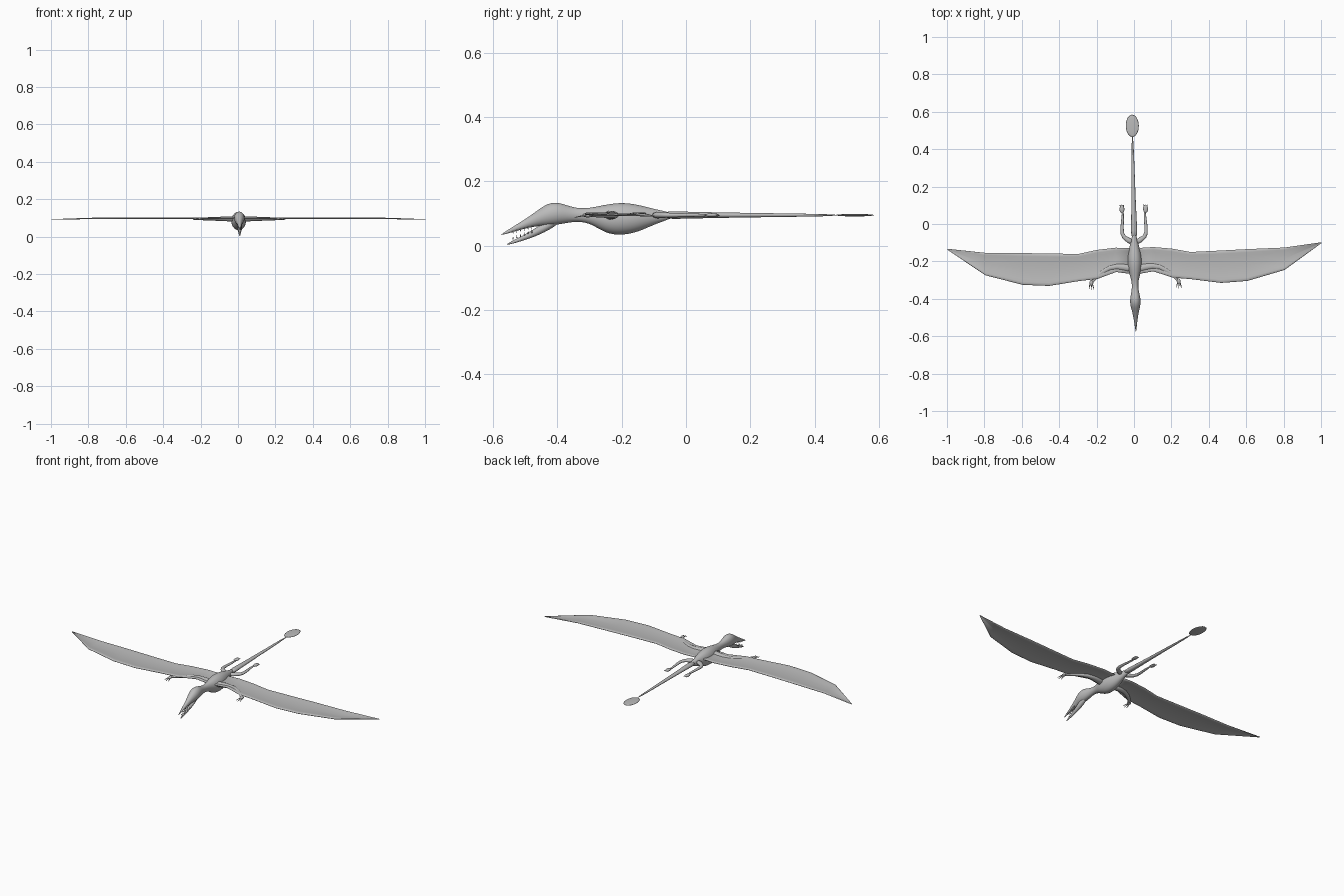
import bpy, bmesh, math
from mathutils import Vector, Matrix

if "Cube" in bpy.data.objects:
    bpy.data.objects.remove(bpy.data.objects["Cube"])

COLOUR = (.5, .5, .5, 1)
grey = bpy.data.materials.new("plain_grey")
grey.use_nodes = True
grey.diffuse_color = COLOUR
grey.node_tree.nodes["Principled BSDF"].inputs["Base Color"].default_value = COLOUR

# The whole animal is turned very slightly to one side
YAW = Matrix.Rotation(math.radians(1), 4, "Z")
LEVEL = .095


def finish(name, bm, levels=0):
    """Turn a bmesh into a named, smooth shaded object."""
    bmesh.ops.recalc_face_normals(bm, faces=bm.faces)
    mesh = bpy.data.meshes.new(name)
    bm.to_mesh(mesh)
    bm.free()
    mesh.materials.append(grey)
    obj = bpy.data.objects.new(name, mesh)
    bpy.context.collection.objects.link(obj)
    obj.matrix_world = YAW
    if levels:
        modifier = obj.modifiers.new("smooth", "SUBSURF")
        modifier.levels = modifier.render_levels = levels
    for polygon in mesh.polygons:
        polygon.use_smooth = True


def skin(name, rings, levels=0):
    """Bridge matching rings of points and cap both ends."""
    bm = bmesh.new()
    loops = [[bm.verts.new(point) for point in ring] for ring in rings]
    for near, far in zip(loops, loops[1:]):
        for i in range(len(near)):
            bm.faces.new((near[i - 1], near[i], far[i], far[i - 1]))
    bm.faces.new(loops[0])
    bm.faces.new(loops[-1])
    finish(name, bm, levels)


def oval(centre, across, up, sides=12):
    """Ring of points around a centre, spanned by two half axes."""
    angles = [math.tau * i / sides for i in range(sides)]
    return [centre + across * math.cos(a) + up * math.sin(a) for a in angles]


def hull(name, profile, slimness):
    """Loft along y; each station gives y, underside and topside."""
    rings = []
    for y, low, high in profile:
        half = (high - low) / 2
        rings.append(oval(Vector((0, y, low + half)),
                          Vector((half * slimness, 0, 0)), Vector((0, 0, half))))
    skin(name, rings, 2)


def limb(name, path, start, end, side=1, droop=0):
    """Tapered, slightly flattened tube through plan points x, y."""
    last = len(path) - 1
    points = [Vector((x * side, y, LEVEL - droop * i / last)) for i, (x, y) in enumerate(path)]
    rings = []
    for i, point in enumerate(points):
        along = points[min(i + 1, last)] - points[max(i - 1, 0)]
        across = along.cross(Vector((0, 0, 1))).normalized()
        up = across.cross(along).normalized()
        radius = start + (end - start) * i / last
        rings.append(oval(point, across * radius, up * radius * .7, 8))
    skin(name, rings, 1)


def pad(name, x, y, width, length, height):
    """Flattened ball, given by its half sizes."""
    bm = bmesh.new()
    place = Matrix.Translation((x, y, LEVEL)) @ Matrix.Diagonal((width, length, height, 1))
    bmesh.ops.create_uvsphere(bm, u_segments=16, v_segments=10, radius=1, matrix=place)
    finish(name, bm)


def wing(name, side, outline):
    """Thin membrane with a raised rim along both long edges."""
    chord = [0, .03, .1, .2, .5, .8, .9, .97, 1]
    rings = []
    for x, back, front in outline:
        height = LEVEL + .004 - .007 * x ** 6
        thin = min(1, 3 * (1.1 - x))
        top, under = [], []
        for t in chord:
            rim = .004 if .02 < min(t, 1 - t) < .15 else .001
            y = back + (front - back) * t
            top.append((x * side, y, height + rim * thin))
            under.append((x * side, y, height - rim * thin))
        rings.append(top + under[::-1])
    skin(name, rings)


def tooth(name, x, y, root, tip):
    """Small cone standing between its root and tip heights."""
    base = Vector((x, y, root))
    rings = [oval(base, Vector((.002, 0, 0)), Vector((0, .002, 0)), 5)]
    point = Vector((x, y, tip))
    rings.append([point.lerp(corner, .1) for corner in rings[0]])
    skin(name, rings)


# Torso, neck, skull and upper beak flow together; the lower jaw hangs open
hull("body_and_head", [
    (-.03, .09, .1), (-.1, .065, .115), (-.15, .04, .13), (-.2, .03, .137),
    (-.25, .035, .13), (-.3, .072, .117), (-.35, .075, .117), (-.4, .063, .14),
    (-.44, .06, .13), (-.48, .06, .095), (-.58, .03, .034)], .8)
hull("lower_jaw", [(-.39, .07, .1), (-.44, .04, .075), (-.49, .02, .04), (-.56, 0, .006)], .9)

# Long tail with a flat end vane
limb("tail", [(0, -.08), (0, 0), (0, .2), (0, .5)], .022, .005)
pad("tail_vane", 0, .525, .035, .06, .004)

# Half wing outline: span, trailing edge, leading edge
OUTLINE = [(0, -.13, -.27), (.1, -.125, -.255), (.2, -.135, -.29), (.3, -.155, -.3),
           (.46, -.15, -.323), (.6, -.145, -.315), (.8, -.14, -.26), (1, -.115, -.12)]

for label, side in (("left", 1), ("right", -1)):
    wing(label + "_wing", side, OUTLINE)

    # Bent arm with a small hand and three clawed fingers
    limb(label + "_arm", [(.01, -.24), (.06, -.23), (.13, -.22), (.22, -.285), (.234, -.32)],
         .025, .006, side)
    pad(label + "_hand", .233 * side, -.31, .01, .016, .007)
    for spread in (-1, 0, 1):
        reach = abs(spread) * .006
        limb(label + "_finger", [(.234 + spread * .004, -.31), (.234 + spread * .012, -.335),
                                 (.234 + spread * .013, -.353 + reach)], .004, .001, side, .007)

    # Trailing leg bent at the knee, ending in a webbed foot
    limb(label + "_leg", [(.01, -.1), (.04, -.08), (.07, -.06), (.06, .02), (.058, .08)],
         .018, .005, side)
    pad(label + "_foot", .063 * side, .08, .013, .022, .006)
    for spread in (-1, 0, 1):
        limb(label + "_toe", [(.063 + spread * .006, .08), (.064 + spread * .01, .107)],
             .004, .002, side)

    # Teeth lining both jaws, shrinking toward the tips
    for i in range(6):
        along = i / 6
        x, y = side * (.011 - .008 * along), -.48 - .07 * along
        upper, lower = .062 - .02 * along, .04 - .025 * along
        tooth(label + "_upper_tooth", x, y, upper, upper - .011)
        tooth(label + "_lower_tooth", x, y, lower, lower + .011)
